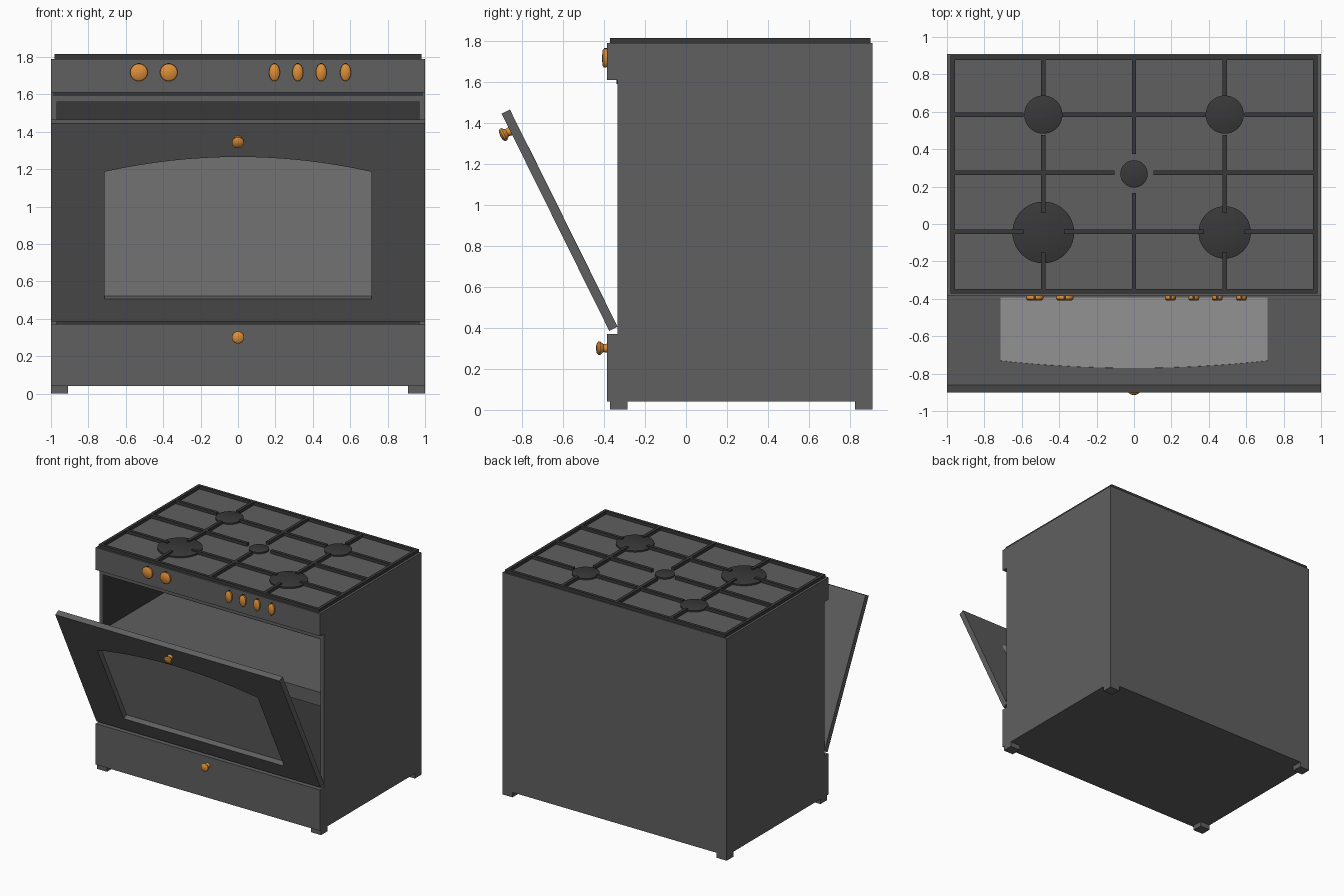
import bpy, bmesh, math
from mathutils import Matrix, Vector

if "Cube" in bpy.data.objects:
    bpy.data.objects.remove(bpy.data.objects["Cube"])


def material(name, rgb):
    m = bpy.data.materials.new(name)
    m.diffuse_color = (*rgb, 1)
    m.use_nodes = True
    m.node_tree.nodes["Principled BSDF"].inputs["Base Color"].default_value = m.diffuse_color
    return m


BODY = material("charcoal_enamel", (0.115, 0.115, 0.115))
DARK = material("black_iron", (0.04, 0.04, 0.04))
GLASS = material("window_grey", (0.32, 0.32, 0.32))
BRASS = material("orange_brass", (0.72, 0.27, 0.04))


def finish(bm, name, mat, matrix=None, smooth=False):
    me = bpy.data.meshes.new(name)
    bm.to_mesh(me)
    bm.free()
    ob = bpy.data.objects.new(name, me)
    bpy.context.collection.objects.link(ob)
    me.materials.append(mat)
    if matrix:
        ob.matrix_world = matrix
    if smooth:
        bpy.ops.object.select_all(action='DESELECT')
        ob.select_set(True)
        bpy.context.view_layer.objects.active = ob
        bpy.ops.object.shade_smooth_by_angle(angle=math.radians(40))
    return ob


def add_box(bm, x0, x1, y0, y1, z0, z1):
    m = (Matrix.Translation(((x0 + x1) / 2, (y0 + y1) / 2, (z0 + z1) / 2))
         @ Matrix.Diagonal((x1 - x0, y1 - y0, z1 - z0, 1)))
    return bmesh.ops.create_cube(bm, size=1, matrix=m)["verts"]


def box(name, mat, *dims):
    bm = bmesh.new()
    add_box(bm, *dims)
    return finish(bm, name, mat)


def slab(name, mat, loops, direction, matrix=None):
    """Fill nested closed outlines and extrude them."""
    bm = bmesh.new()
    edges = []
    for pts in loops:
        vs = [bm.verts.new(p) for p in pts]
        edges += [bm.edges.new((vs[i - 1], vs[i])) for i in range(len(vs))]
    bmesh.ops.triangle_fill(bm, use_beauty=True, edges=edges)
    ext = bmesh.ops.extrude_face_region(bm, geom=bm.faces[:], use_keep_orig=True)
    moved = [g for g in ext["geom"] if isinstance(g, bmesh.types.BMVert)]
    bmesh.ops.translate(bm, verts=moved, vec=Vector(direction))
    bmesh.ops.recalc_face_normals(bm, faces=bm.faces[:])
    return finish(bm, name, mat, matrix)


def lathe(name, mat, profile, matrix, steps=24):
    """Spin (radius, distance) points around the local -y axis."""
    bm = bmesh.new()
    vs = [bm.verts.new((r, -d, 0)) for r, d in profile]
    es = [bm.edges.new(p) for p in zip(vs, vs[1:])]
    bmesh.ops.spin(bm, geom=vs + es, cent=(0, 0, 0), axis=(0, 1, 0),
                   angle=math.tau, steps=steps, use_duplicate=False)
    bmesh.ops.remove_doubles(bm, verts=bm.verts[:], dist=0.0003)
    bmesh.ops.recalc_face_normals(bm, faces=bm.faces[:])
    return finish(bm, name, mat, matrix, smooth=True)


# Carcass: side panels, base drawer, control panel and back
side = [(-.385, .04), (.91, .04), (.91, 1.79), (-.385, 1.79), (-.385, 1.61),
        (-.335, 1.61), (-.335, .37), (-.385, .37)]
for n, x in (("left_side", -1), ("right_side", .97)):
    slab(n, BODY, [[(x, y, z) for y, z in side]], (.03, 0, 0))
box("drawer_base", BODY, -.97, .97, -.385, .91, .04, .37)
box("control_panel", BODY, -.97, .97, -.385, .91, 1.61, 1.79)
box("oven_top_rail", BODY, -.97, .97, -.335, .88, 1.56, 1.61)
box("back_panel", BODY, -.97, .97, .88, .91, .37, 1.61)
box("panel_seam", DARK, -.99, .99, -.34, -.33, 1.59, 1.61)

# Oven lining: box open at the front
bm = bmesh.new()
add_box(bm, -.968, .968, -.334, .878, .372, 1.558)
bmesh.ops.delete(bm, geom=[f for f in bm.faces if f.normal.y < -.5], context='FACES')
bmesh.ops.reverse_faces(bm, faces=bm.faces[:])
finish(bm, "oven_lining", DARK)
box("oven_shelf", BODY, -.966, .966, -.32, .876, 1.01, 1.12)

# Feet
bm = bmesh.new()
for x in (-1, .91):
    for y in (-.37, .825):
        add_box(bm, x, x + .09, y, y + .085, 0, .042)
finish(bm, "feet", BODY)

# Half-open door with arched window
hinge = Matrix.Translation((0, -.375, .385)) @ Matrix.Rotation(math.radians(26.35), 4, 'X')
arch = [(-.715, .134), (.715, .134)]
for i in range(17):
    x = .715 - 1.43 * i / 16
    arch.append((x, .982 - .089 * (x / .715) ** 2))
frame = [(-1, 0), (1, 0), (1, 1.183), (-1, 1.183)]
flat = lambda pts, y: [(x, y, z) for x, z in pts]
slab("oven_door", BODY, [flat(frame, 0), flat(arch, 0)], (0, .045, 0), hinge)
slab("door_window", GLASS, [flat(arch, .04)], (0, .006, 0), hinge)

# Round pull knobs on the door and drawer
pull = [(0, 0), (.022, 0), (.019, .018), (.026, .026), (.033, .034),
        (.032, .044), (.022, .052), (0, .055)]
lathe("door_knob", BRASS, pull, hinge @ Matrix.Translation((0, 0, 1.088)))
lathe("drawer_knob", BRASS, pull, Matrix.Translation((0, -.385, .3)))

# Control dials
dial = [(0, 0), (.043, 0), (.047, .006), (.046, .016), (.038, .023), (0, .025)]
for i, x in enumerate((-.53, -.37, .195, .32, .445, .575)):
    w = 1 if i < 2 else .62
    lathe(f"dial_{i + 1}", BRASS, dial, Matrix.Translation((x, -.385, 1.717))
          @ Matrix.Diagonal((w, 1, 1, 1)))
    box(f"dial_mark_{i + 1}", DARK, x - .006, x + .006, -.4, -.385, 1.753, 1.766)

# Burners
for i, (x, y, r) in enumerate(((-.485, .585, .102), (.485, .585, .102), (0, .268, .073),
                               (-.485, -.045, .165), (.485, -.045, .14))):
    cap = [(0, -.002), (r, -.002), (r, .012), (r - .006, .015), (0, .015)]
    lathe(f"burner_{i + 1}", DARK, cap, Matrix.Translation((x, y, 1.79))
          @ Matrix.Rotation(math.radians(-90), 4, 'X'), 40)

# Pan grate: outer frame and bars that stop at the burners
bm = bmesh.new()
X, Y0, Y1, Z0, Z1, w = .97, -.36, .89, 1.788, 1.815, .012
for s in (-1, 1):
    add_box(bm, s * X - w, s * X + w, Y0 - w, Y1 + w, Z0, Z1)
for y in (Y0, Y1):
    add_box(bm, -X, X, y - w, y + w, Z0, Z1)
for y, gap in ((.583, .385), (-.042, .375)):
    for a, b in ((-X, -.59), (-gap, gap), (.59, X)):
        add_box(bm, a, b, y - w, y + w, Z0, Z1)
for a, b in ((-X, -.105), (.105, X)):
    add_box(bm, a, b, .275 - w, .275 + w, Z0, Z1)
for x in (-.485, .485):
    for a, b in ((Y0, -.15), (.06, .475), (.685, Y1)):
        add_box(bm, x - w, x + w, a, b, Z0, Z1)
for a, b in ((Y0, .165), (.375, Y1)):
    add_box(bm, -w, w, a, b, Z0, Z1)
finish(bm, "pan_grate", DARK)
